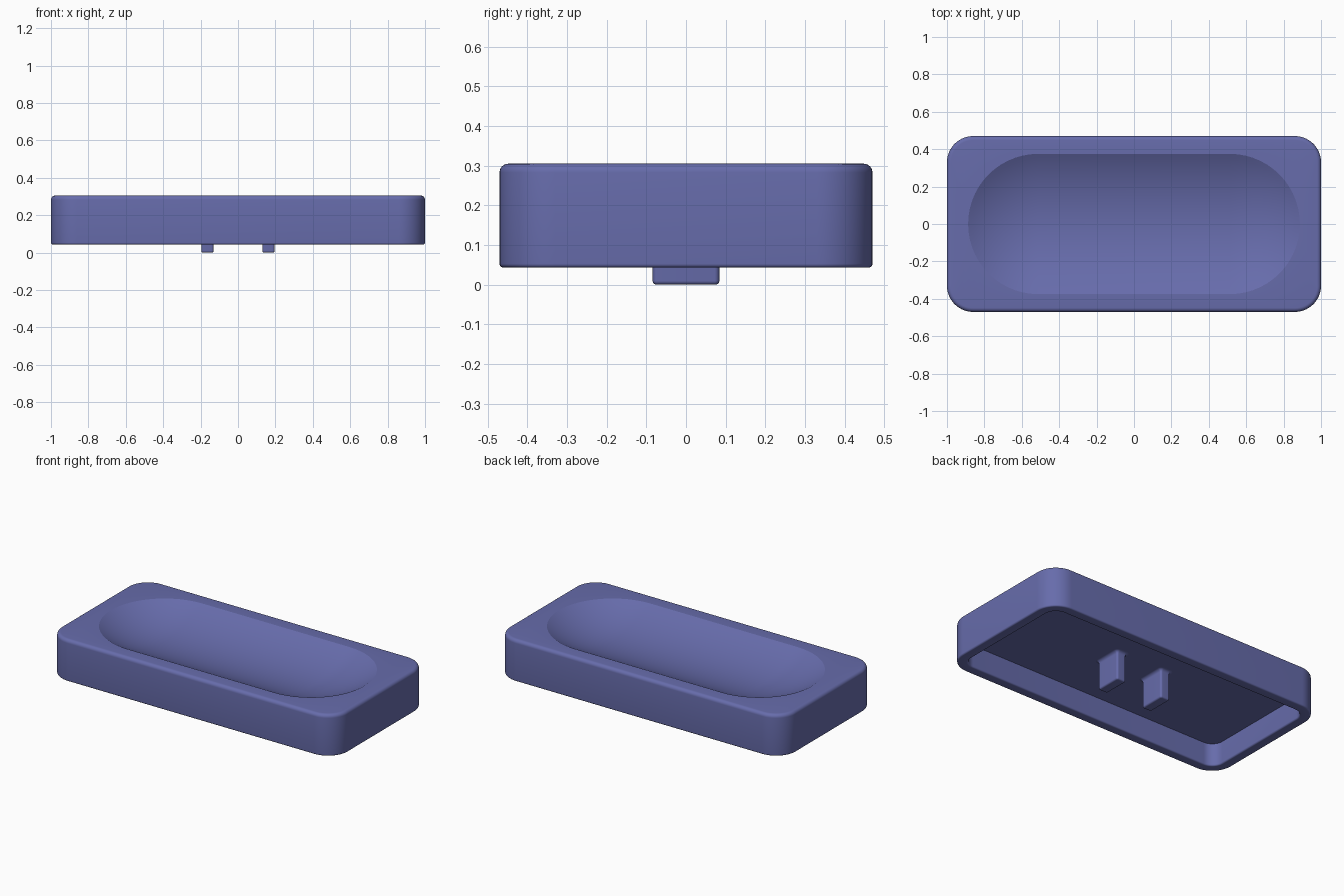
import bpy, bmesh, math

if "Cube" in bpy.data.objects:
    bpy.data.objects.remove(bpy.data.objects["Cube"])

mat = bpy.data.materials.new("slate_blue")
mat.diffuse_color = (0.135, 0.15, 0.41, 1)
mat.use_nodes = True
mat.node_tree.nodes["Principled BSDF"].inputs["Base Color"].default_value = mat.diffuse_color

SEG = 14    # segments per rounded corner
FIL = 6     # segments per small edge fillet


def rounded_rect(hx, hy, r, z):
    """Ring of points around a rounded rectangle."""
    pts = []
    for k, (sx, sy) in enumerate([(1, 1), (-1, 1), (-1, -1), (1, -1)]):
        for i in range(SEG + 1):
            a = math.pi / 2 * (k + i / SEG)
            pts.append((sx * (hx - r) + r * math.cos(a),
                        sy * (hy - r) + r * math.sin(a), z))
    return pts


def loft(name, rings, cap_ends, x=0):
    """Skin a stack of rings, optionally capping the first and last."""
    bm = bmesh.new()
    loops = [[bm.verts.new(p) for p in ring] for ring in rings]
    for a, b in zip(loops, loops[1:]):
        for i in range(len(a)):
            j = (i + 1) % len(a)
            bm.faces.new((a[i], a[j], b[j], b[i]))
    for cap, loop in zip(cap_ends, (loops[0], loops[-1])):
        if cap:
            bm.faces.new(loop)
    bmesh.ops.remove_doubles(bm, verts=bm.verts, dist=1e-5)
    bmesh.ops.recalc_face_normals(bm, faces=bm.faces)
    mesh = bpy.data.meshes.new(name)
    bm.to_mesh(mesh)
    bm.free()
    ob = bpy.data.objects.new(name, mesh)
    ob.location.x = x
    mesh.materials.append(mat)
    bpy.context.collection.objects.link(ob)
    bpy.ops.object.select_all(action='DESELECT')
    ob.select_set(True)
    bpy.context.view_layer.objects.active = ob
    bpy.ops.object.shade_smooth_by_angle(angle=math.radians(25))
    return ob


HX, HY, R = 1.0, 0.47, 0.14
TOP, BOTTOM, CEILING = 0.305, 0.043, 0.187
WALL = 0.065


def inset(d, z):
    return rounded_rect(HX - d, HY - d, R - d, z)


rings = []

# Dished top: circular arc section with spherical ends
HALF_W, DEPTH, STRAIGHT = 0.375, 0.098, 0.512
arc_r = (HALF_W ** 2 + DEPTH ** 2) / (2 * DEPTH)
arc_end = math.asin(HALF_W / arc_r)
for i in range(15):
    t = arc_end * i / 14
    rho = arc_r * math.sin(t)
    z = TOP - DEPTH + arc_r * (1 - math.cos(t))
    rings.append(rounded_rect(STRAIGHT + rho, rho, rho, z))

# Top outer fillet
f = 0.022
for i in range(FIL + 1):
    a = math.pi / 2 * i / FIL
    rings.append(inset(f * (1 - math.sin(a)), TOP - f * (1 - math.cos(a))))

# Bottom outer fillet, then inner fillet of the rim
f = 0.01
for i in range(FIL + 1):
    a = math.pi / 2 * i / FIL
    rings.append(inset(f * (1 - math.cos(a)), BOTTOM + f * (1 - math.sin(a))))
for i in range(FIL + 1):
    a = math.pi / 2 * i / FIL
    rings.append(inset(WALL - f * (1 - math.sin(a)), BOTTOM + f * (1 - math.cos(a))))

# Hollow underside up to its flat ceiling
rings.append(inset(WALL, CEILING))
loft("tray_body", rings, (False, True))

# Two pegs under the tray, flared where they meet the ceiling
PX, PY, f, flare = 0.0325, 0.084, 0.01, 0.02
for side, label in ((-1, "left"), (1, "right")):
    peg = []
    for i in range(FIL + 1):
        a = math.pi / 2 * i / FIL
        d = f * (1 - math.sin(a))
        peg.append(rounded_rect(PX - d, PY - d, 0.012 - d, f * (1 - math.cos(a))))
    for i in range(FIL + 1):
        a = math.pi / 2 * i / FIL
        d = flare * (1 - math.cos(a))
        peg.append(rounded_rect(PX + d, PY + d, 0.012 + d,
                                CEILING - flare * (1 - math.sin(a))))
    loft(label + "_peg", peg, (True, False), side * 0.163)
